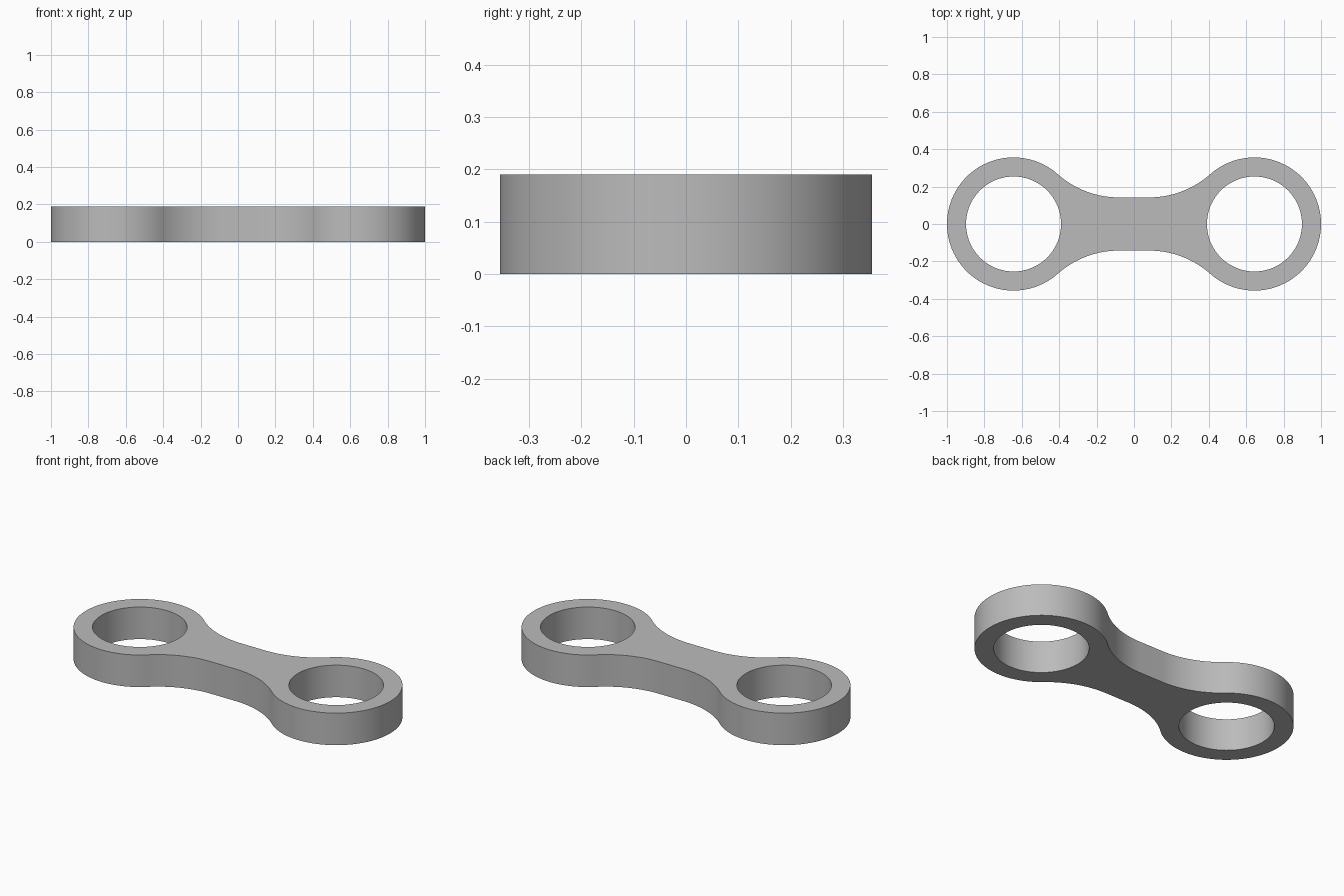
import bpy
import bmesh
from math import atan2, cos, sin, pi, radians

cube = bpy.data.objects.get("Cube")
if cube:
    bpy.data.objects.remove(cube, do_unlink=True)

HEIGHT = 0.19
RING_R, HOLE_R = 0.356, 0.254
RING_X = 1 - RING_R
WAIST = 0.142          # half width of the straight bar
FILLET_X = 0.08        # where the bar begins to flare

# Fillet radius tangent to both the bar side and the ring
dx = RING_X - FILLET_X
FILLET_R = (dx**2 + WAIST**2 - RING_R**2) / (2 * (RING_R - WAIST))
fillet_y = WAIST + FILLET_R
touch = atan2(fillet_y, -dx)   # tangent direction seen from the ring centre


def arc(cx, cy, r, start, end, steps):
    angles = [start + (end - start) * i / steps for i in range(steps + 1)]
    return [(cx + r * cos(a), cy + r * sin(a)) for a in angles]


# Upper right quarter, from the ring tip to the bar, then mirrored
quarter = arc(RING_X, 0, RING_R, 0, touch, 36)
quarter += arc(FILLET_X, fillet_y, FILLET_R, touch - pi, -pi / 2, 16)[1:]
upper = quarter + [(-x, y) for x, y in reversed(quarter)]
outline = upper + [(x, -y) for x, y in reversed(upper[1:-1])]
holes = [arc(side * RING_X, 0, HOLE_R, 0, 2 * pi, 72)[:-1] for side in (-1, 1)]

# Fill the flat profile and extrude it
bm = bmesh.new()
for loop in [outline] + holes:
    verts = [bm.verts.new((x, y, 0)) for x, y in loop]
    for a, b in zip(verts, verts[1:] + verts[:1]):
        bm.edges.new((a, b))
bmesh.ops.triangle_fill(bm, edges=bm.edges[:], use_beauty=True)
result = bmesh.ops.extrude_face_region(bm, geom=bm.faces[:], use_keep_orig=True)
top = [v for v in result["geom"] if isinstance(v, bmesh.types.BMVert)]
bmesh.ops.translate(bm, verts=top, vec=(0, 0, HEIGHT))
bmesh.ops.recalc_face_normals(bm, faces=bm.faces[:])

mesh = bpy.data.meshes.new("link_plate")
bm.to_mesh(mesh)
bm.free()
link = bpy.data.objects.new("link_plate", mesh)
bpy.context.collection.objects.link(link)

# Plain grey material
grey = bpy.data.materials.new("grey")
grey.use_nodes = True
grey.diffuse_color = (0.5, 0.5, 0.5, 1)
grey.node_tree.nodes["Principled BSDF"].inputs["Base Color"].default_value = grey.diffuse_color
mesh.materials.append(grey)

bpy.ops.object.select_all(action="DESELECT")
link.select_set(True)
bpy.context.view_layer.objects.active = link
bpy.ops.object.shade_smooth_by_angle(angle=radians(30))
